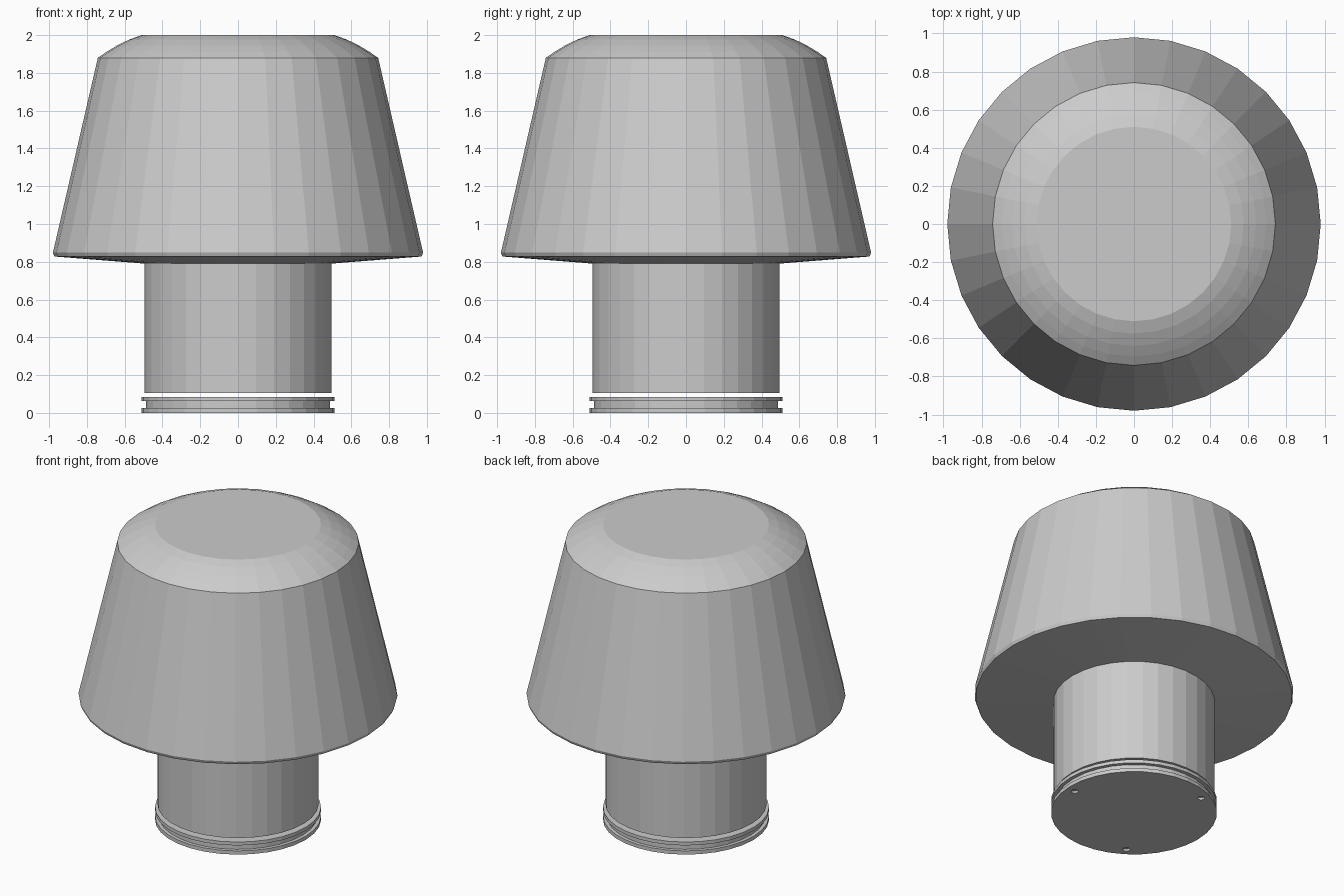
import bpy, bmesh, math
from mathutils import Vector

if "Cube" in bpy.data.objects:
    bpy.data.objects.remove(bpy.data.objects["Cube"])

SIDES = 32


def lathe(name, profile):
    """Revolve (radius, z) points into a closed, flat-faced solid."""
    bm = bmesh.new()
    rings = []
    for r, z in profile:
        rings.append([bm.verts.new((r * math.cos(2 * math.pi * i / SIDES),
                                    r * math.sin(2 * math.pi * i / SIDES), z))
                      for i in range(SIDES)])
    for a, b in zip(rings, rings[1:]):
        for i in range(SIDES):
            j = (i + 1) % SIDES
            bm.faces.new((a[i], a[j], b[j], b[i]))
    bm.faces.new(rings[0][::-1])
    bm.faces.new(rings[-1])
    bmesh.ops.recalc_face_normals(bm, faces=bm.faces)
    mesh = bpy.data.meshes.new(name)
    bm.to_mesh(mesh)
    bm.free()
    obj = bpy.data.objects.new(name, mesh)
    bpy.context.collection.objects.link(obj)
    return obj


# Tapered shade with shallow conical underside and domed, flat-topped cap
lathe("lamp_shade", [(0.49, 0.79), (0.972, 0.828), (0.98, 0.848),
                     (0.742, 1.88), (0.695, 1.912), (0.64, 1.945),
                     (0.575, 1.977), (0.51, 2.0)])

# Straight stem, floating just above the base
lathe("stem", [(0.495, 0.105), (0.495, 0.79)])

# Grooved base disc
base = lathe("base", [(0.51, 0.0), (0.51, 0.025), (0.487, 0.025),
                      (0.487, 0.062), (0.51, 0.062), (0.51, 0.085)])

# Small screw holes under the base
right = Vector((-1, 1, 0)).normalized()
toward = Vector((1, 1, 0)).normalized()
for k in range(3):
    a = math.radians(19 + 120 * k)
    p = 0.45 * (math.cos(a) * right + math.sin(a) * toward)
    bpy.ops.mesh.primitive_cylinder_add(vertices=12, radius=0.022, depth=0.03,
                                        location=(p.x, p.y, 0))
    hole = bpy.context.object
    hole.name = f"screw_hole_cutter_{k + 1}"
    hole.hide_render = True
    hole.hide_set(True)
    cut = base.modifiers.new(f"screw_hole_{k + 1}", 'BOOLEAN')
    cut.operation = 'DIFFERENCE'
    cut.object = hole
